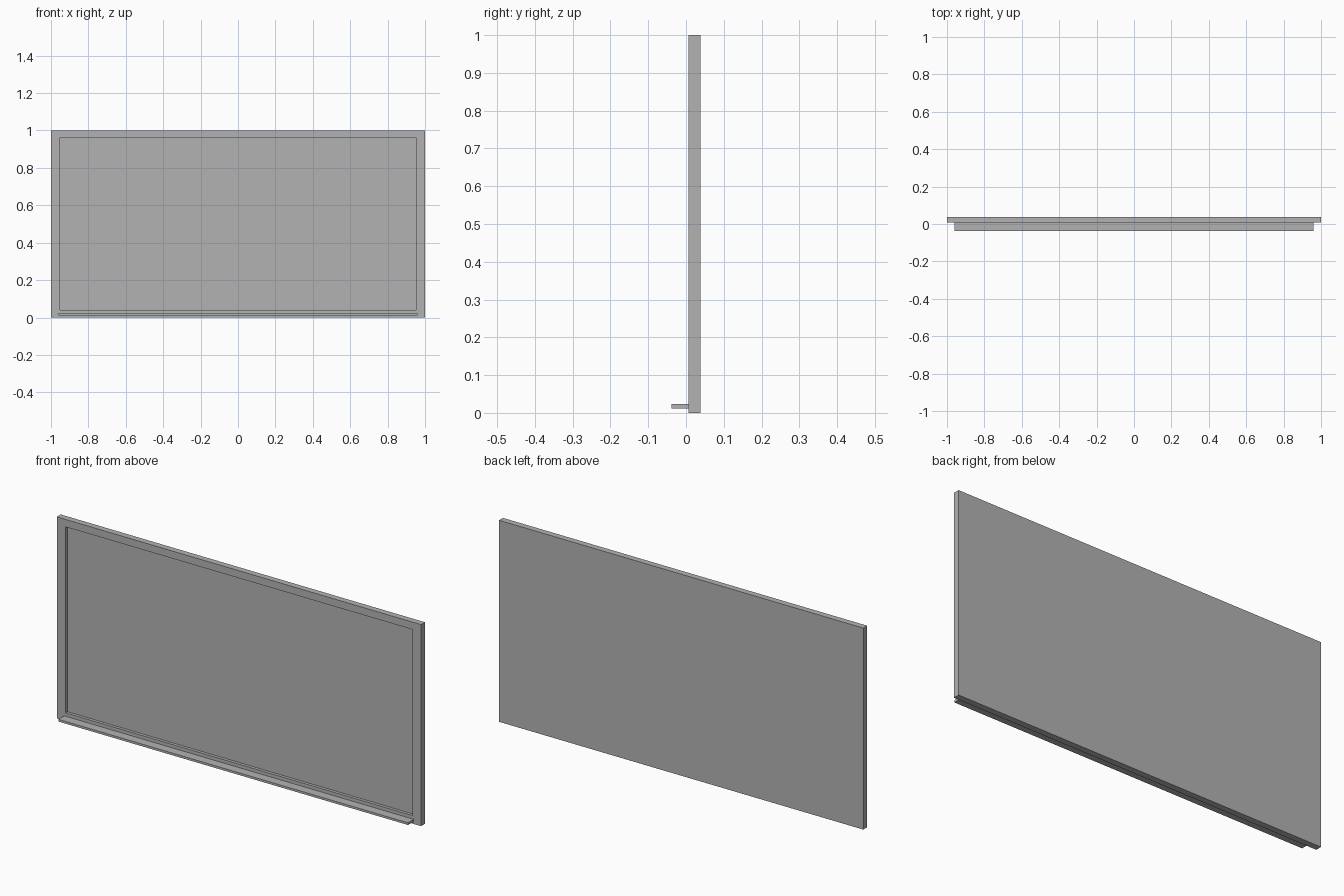
import bpy
import bmesh

# Remove the default cube
cube = bpy.data.objects.get("Cube")
if cube:
    bpy.data.objects.remove(cube, do_unlink=True)

# Single grey finish
grey = bpy.data.materials.new("plain_grey")
grey.use_nodes = True
colour = (0.45, 0.45, 0.45, 1)
grey.diffuse_color = colour
grey.node_tree.nodes["Principled BSDF"].inputs["Base Color"].default_value = colour


def add_object(name, bm):
    bmesh.ops.recalc_face_normals(bm, faces=bm.faces)
    mesh = bpy.data.meshes.new(name)
    bm.to_mesh(mesh)
    bm.free()
    mesh.materials.append(grey)
    obj = bpy.data.objects.new(name, mesh)
    bpy.context.collection.objects.link(obj)
    return obj


def box(x, y, z):
    """Box spanning the given (low, high) pairs."""
    bm = bmesh.new()
    bmesh.ops.create_cube(bm, size=1)
    for v in bm.verts:
        v.co = [lo + (c + 0.5) * (hi - lo) for c, (lo, hi) in zip(v.co, (x, y, z))]
    return bm


FRONT, BACK = 0.007, 0.038
DEPTH = 0.015

# Board: slab whose front is inset to form the rim and recessed panel
bm = box((-1, 1), (FRONT, BACK), (0, 1))
bm.normal_update()
front = min(bm.faces, key=lambda f: f.calc_center_median().y)
bmesh.ops.inset_individual(bm, faces=[front], thickness=0.01)
for v in front.verts:
    v.co.x = 0.952 if v.co.x > 0 else -0.952
    v.co.z = 0.963 if v.co.z > 0.5 else 0.04
panel = bmesh.ops.extrude_discrete_faces(bm, faces=[front])["faces"][0]
for v in panel.verts:
    v.co.y = FRONT + DEPTH
add_object("framed_board", bm)

# Ledge along the bottom of the front
add_object("pen_tray", box((-0.96, 0.96), (-0.038, FRONT), (0.012, 0.023)))
